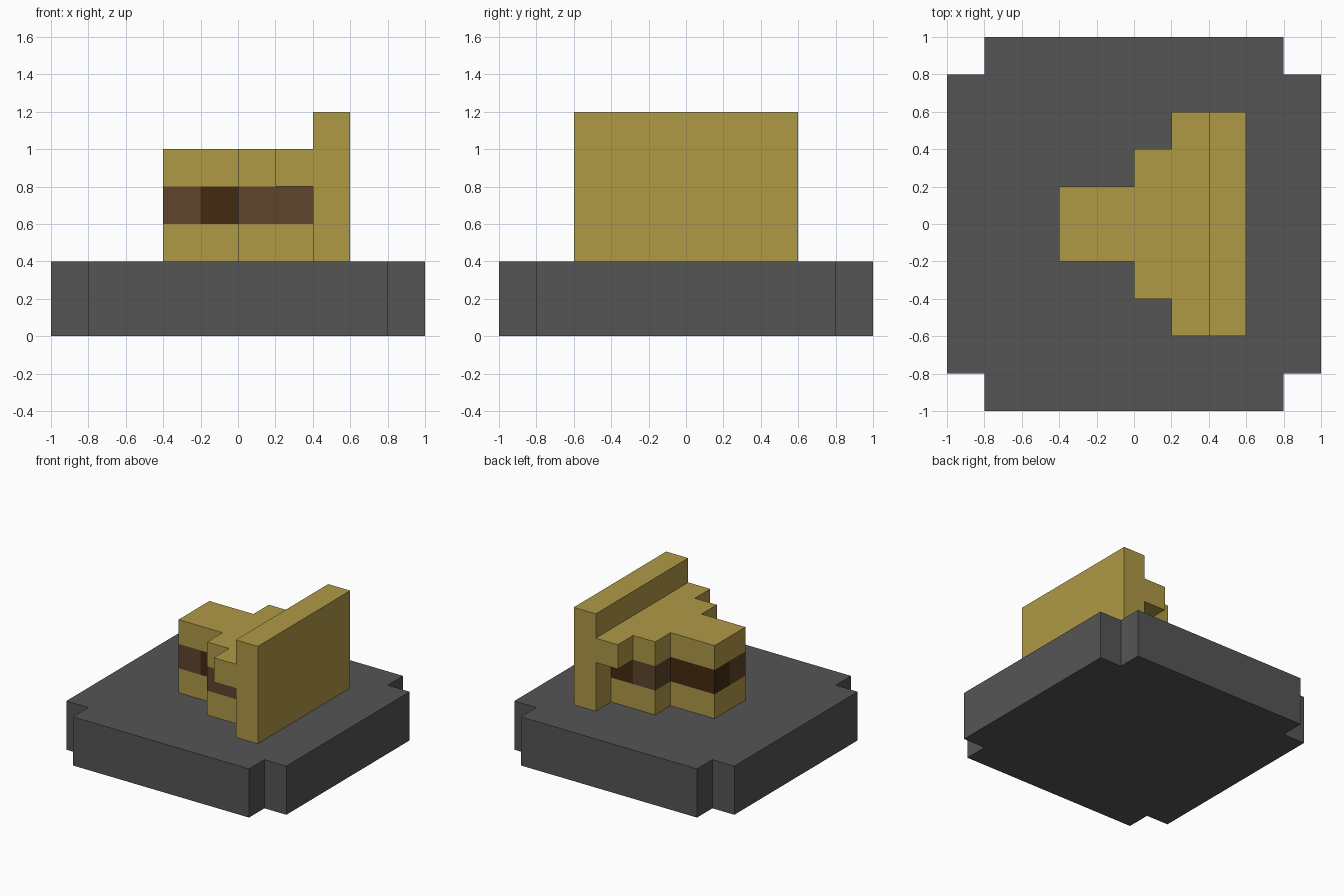
import bpy, bmesh

cube = bpy.data.objects.get("Cube")
if cube:
    bpy.data.objects.remove(cube, do_unlink=True)


def material(name, rgb):
    m = bpy.data.materials.new(name)
    m.use_nodes = True
    colour = (*rgb, 1.0)
    m.diffuse_color = colour
    m.node_tree.nodes["Principled BSDF"].inputs["Base Color"].default_value = colour
    return m


GREY = material("dark grey", (0.091, 0.091, 0.091))
GOLD = material("gold", (0.429, 0.319, 0.061))
BROWN = material("brown", (0.112, 0.060, 0.027))
DARK = material("dark brown", (0.054, 0.024, 0.005))


def prism(name, profile, levels, materials, rule=None):
    """Stack a counter-clockwise outline through the given heights."""
    bm = bmesh.new()
    rings = [[bm.verts.new((x, y, z)) for x, y in profile] for z in levels]
    n = len(profile)
    for low, high in zip(rings, rings[1:]):
        for i in range(n):
            j = (i + 1) % n
            bm.faces.new((low[i], low[j], high[j], high[i]))
    bm.faces.new(rings[0][::-1])
    bm.faces.new(rings[-1])
    bm.normal_update()
    if rule:
        for f in bm.faces:
            f.material_index = rule(f)
    mesh = bpy.data.meshes.new(name)
    bm.to_mesh(mesh)
    bm.free()
    for m in materials:
        mesh.materials.append(m)
    obj = bpy.data.objects.new(name, mesh)
    bpy.context.collection.objects.link(obj)
    return obj


def rectangle(x0, x1, y0, y1):
    return [(x0, y0), (x1, y0), (x1, y1), (x0, y1)]


# Square base with notched corners
corner = [(1, 0.8), (0.8, 0.8), (0.8, 1)]
outline = list(corner)
outline += [(-x, y) for x, y in reversed(corner)]
outline += [(-x, -y) for x, y in corner]
outline += [(x, -y) for x, y in reversed(corner)]
prism("base", outline, (0, 0.4), [GREY])

# Stepped body with a two-tone band round the middle
half = [(0.4, 0.4), (0.2, 0.4), (0, 0.4), (0, 0.2), (-0.2, 0.2), (-0.4, 0.2)]
steps = half + [(-0.4, 0)] + [(x, -y) for x, y in reversed(half)]
dark_cells = {(-3, 1), (-1, 1), (-1, -1), (3, 3)}


def band(face):
    c = face.calc_center_median()
    if abs(face.normal.z) > 0.5 or not 0.6 < c.z < 0.8:
        return 0
    inside = c - face.normal * 0.1
    return 2 if (round(inside.x * 10), round(inside.y * 10)) in dark_cells else 1


prism("stepped_body", steps, (0.4, 0.6, 0.8, 1.0), [GOLD, BROWN, DARK], band)

# Tall panel behind the body
prism("tall_panel", rectangle(0.4, 0.6, -0.6, 0.6), (0.4, 1.2), [GOLD])

# Overhanging blocks on both sides of the body
for side, y0 in (("front", -0.6), ("back", 0.4)):
    prism(side + "_overhang", rectangle(0.2, 0.4, y0, y0 + 0.2), (0.8, 1.0), [GOLD])
